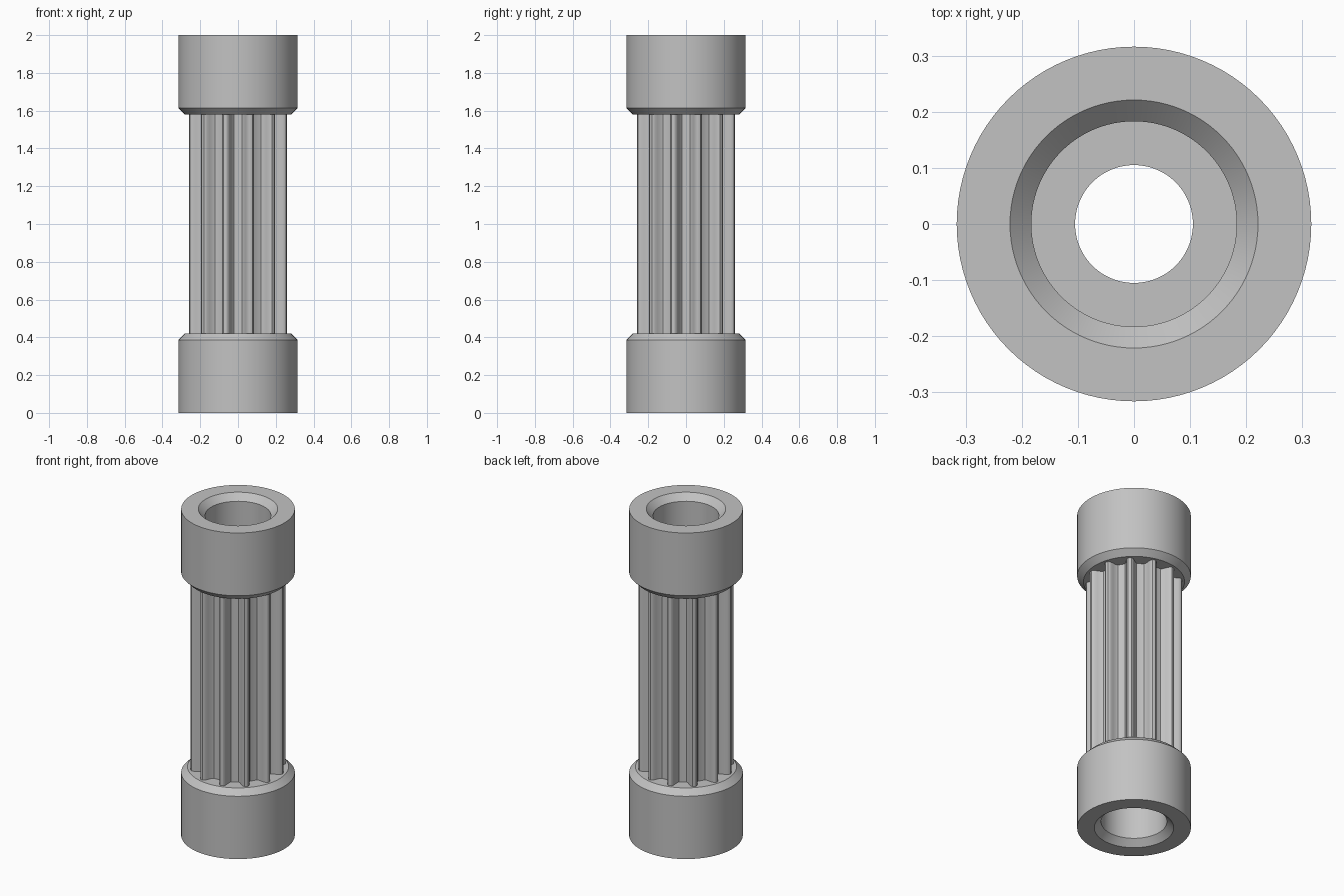
import bpy
import bmesh
from math import sin, cos, pi, radians

cube = bpy.data.objects.get("Cube")
if cube:
    bpy.data.objects.remove(cube, do_unlink=True)

GREY = (0.54, 0.54, 0.54, 1)
BORE = 0.105
CAP_H = 0.42
RIDGES = 12

metal = bpy.data.materials.new("plain_grey")
metal.diffuse_color = GREY
metal.use_nodes = True
metal.node_tree.nodes["Principled BSDF"].inputs["Base Color"].default_value = GREY


def finish(bm, name):
    """Turn a bmesh into a shaded, coloured object."""
    bmesh.ops.recalc_face_normals(bm, faces=bm.faces)
    mesh = bpy.data.meshes.new(name)
    bm.to_mesh(mesh)
    bm.free()
    mesh.materials.append(metal)
    obj = bpy.data.objects.new(name, mesh)
    bpy.context.collection.objects.link(obj)
    bpy.ops.object.select_all(action="DESELECT")
    obj.select_set(True)
    bpy.context.view_layer.objects.active = obj
    bpy.ops.object.shade_smooth_by_angle(angle=radians(30))
    return obj


def bridge(bm, a, b):
    n = len(a)
    for i in range(n):
        j = (i + 1) % n
        bm.faces.new((a[i], a[j], b[j], b[i]))


def ring(bm, outline, z):
    return [bm.verts.new((r * cos(t), r * sin(t), z)) for t, r in outline]


def circle(radius, steps=96):
    return [(2 * pi * i / steps, radius) for i in range(steps)]


# End collar: chamfered outside, countersunk recess and through bore inside
collar_profile = [
    (BORE, CAP_H), (0.281, CAP_H), (0.316, 0.385), (0.316, 0),
    (0.221, 0), (0.183, 0.038), (0.183, 0.36), (BORE, 0.36),
]


def collar(name):
    bm = bmesh.new()
    rings = [ring(bm, circle(r), z) for r, z in collar_profile]
    for a, b in zip(rings, rings[1:] + rings[:1]):
        bridge(bm, a, b)
    return finish(bm, name)


collar("bottom_collar")
top = collar("top_collar")
top.rotation_euler.x = pi
top.location.z = 2

# Fluted shaft: rounded ridges with deep flat-bottomed grooves between them
half_ridge = [(0, 0.267), (2, 0.2655), (3.5, 0.26), (4.5, 0.251),
              (5.5, 0.237), (7, 0.214), (9, 0.205), (12, 0.203)]
ridge = [(-a, r) for a, r in reversed(half_ridge[1:])] + half_ridge
pitch = 360 / RIDGES
flutes = [(radians(pitch * (k + 0.5) + a), r) for k in range(RIDGES) for a, r in ridge]

bm = bmesh.new()
bridge(bm, ring(bm, flutes, CAP_H), ring(bm, flutes, 2 - CAP_H))
finish(bm, "fluted_shaft")

# Bore wall running through the shaft
bm = bmesh.new()
bridge(bm, ring(bm, circle(BORE), CAP_H), ring(bm, circle(BORE), 2 - CAP_H))
bmesh.ops.reverse_faces(bm, faces=bm.faces)
finish(bm, "shaft_bore").data.flip_normals()
